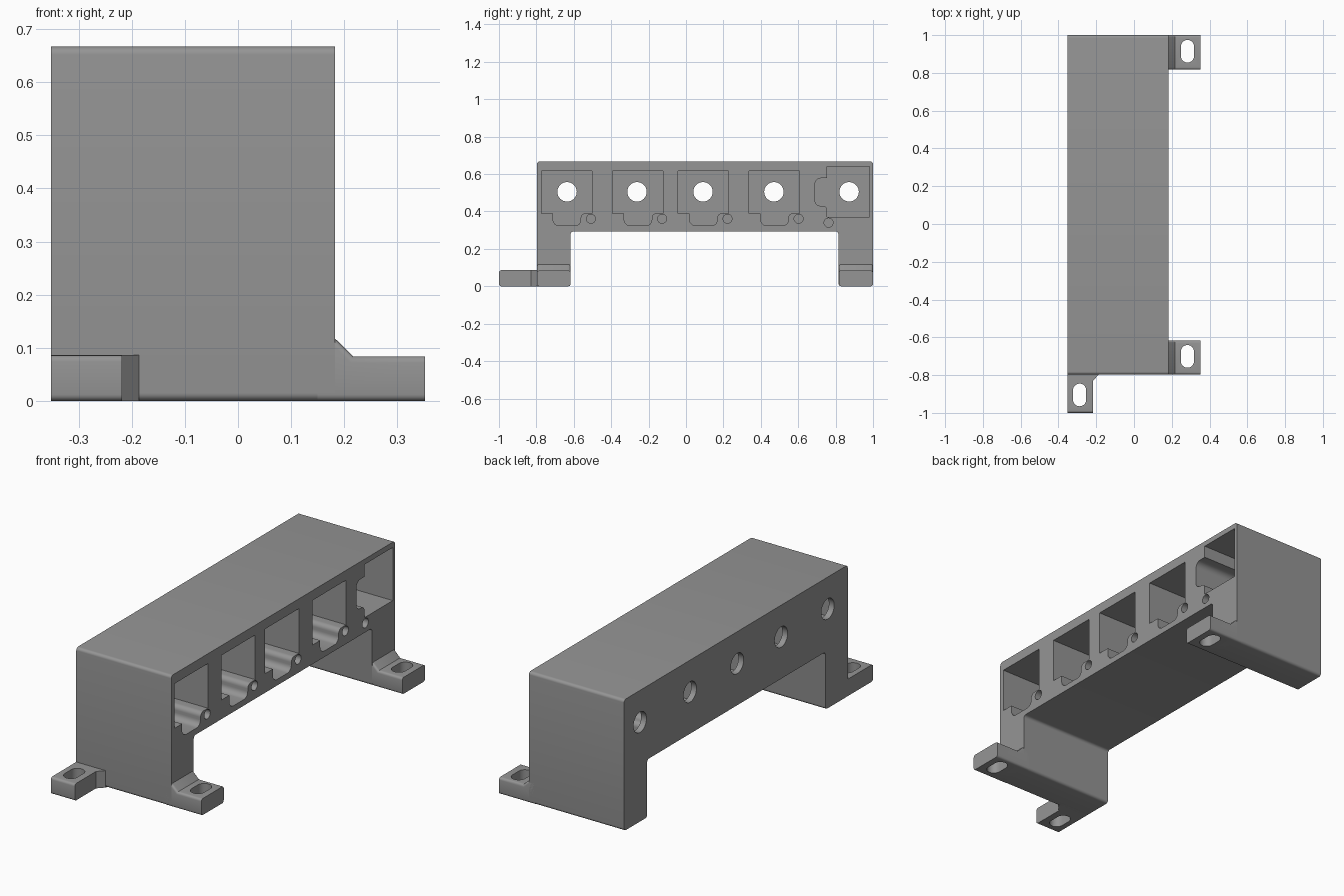
import bpy, bmesh, math
from mathutils import Vector

if "Cube" in bpy.data.objects:
    bpy.data.objects.remove(bpy.data.objects["Cube"])

grey = bpy.data.materials.new("plain grey")
grey.diffuse_color = (0.30, 0.30, 0.30, 1)
grey.use_nodes = True
grey.node_tree.nodes["Principled BSDF"].inputs["Base Color"].default_value = grey.diffuse_color


def prism(name, points, start, end, to_xyz):
    """Extrude a 2D outline from start to end; to_xyz maps (a, b, depth) to space."""
    bm = bmesh.new()
    low = [bm.verts.new(to_xyz(a, b, start)) for a, b in points]
    high = [bm.verts.new(to_xyz(a, b, end)) for a, b in points]
    bm.faces.new(low)
    bm.faces.new(high)
    for i in range(len(points)):
        j = (i + 1) % len(points)
        bm.faces.new((low[i], low[j], high[j], high[i]))
    bmesh.ops.recalc_face_normals(bm, faces=bm.faces)
    mesh = bpy.data.meshes.new(name)
    bm.to_mesh(mesh)
    bm.free()
    mesh.materials.append(grey)
    obj = bpy.data.objects.new(name, mesh)
    bpy.context.collection.objects.link(obj)
    return obj


def along_x(a, b, d): return (d, a, b)
def along_y(a, b, d): return (a, d, b)
def along_z(a, b, d): return (a, b, d)


def rounded(corners, steps=6):
    """Outline with a quadratic round at each (a, b, radius) corner."""
    out = []
    for i, (a, b, r) in enumerate(corners):
        p = Vector((a, b))
        if r == 0:
            out.append((a, b))
            continue
        q = Vector(corners[i - 1][:2])
        n = Vector(corners[(i + 1) % len(corners)][:2])
        u, v = (q - p).normalized(), (n - p).normalized()
        centre = p + (u + v) * r
        for k in range(steps + 1):
            t = k / steps * math.pi / 2
            out.append(tuple(centre - v * r * math.cos(t) - u * r * math.sin(t)))
    return out


def slot(a, b, r, half=0.0, n=16):
    """Circle, or a slot lengthened along the second axis."""
    pts = []
    for s, off in ((half, 0), (-half, math.pi)):
        for k in range(n + 1 if half else n):
            t = off + math.pi * k / n
            pts.append((a + r * math.cos(t), b + s + r * math.sin(t)))
    return pts


def cut(obj, cutters):
    for c in cutters:
        mod = obj.modifiers.new("cut", 'BOOLEAN')
        mod.operation = 'DIFFERENCE'
        mod.solver = 'EXACT'
        mod.object = c
    bpy.context.view_layer.update()
    mesh = bpy.data.meshes.new_from_object(
        obj.evaluated_get(bpy.context.evaluated_depsgraph_get()))
    obj.modifiers.clear()
    obj.data = mesh
    for c in cutters:
        bpy.data.objects.remove(c)


def soften(obj, axis, width=0.012):
    """Round the long top and bottom edges at both ends of the extrusion axis."""
    bm = bmesh.new()
    bm.from_mesh(obj.data)
    edges = []
    for e in bm.edges:
        d = e.verts[0].co - e.verts[1].co
        if abs(d[axis]) < 1e-5 and abs(d.x) + abs(d.y) > 1e-4:
            edges.append(e)
    bmesh.ops.bevel(bm, geom=edges, offset=width, segments=4, profile=0.5, affect='EDGES')
    bm.to_mesh(obj.data)
    bm.free()


# Bridge-shaped housing
X0, X1 = -0.352, 0.183
R = 0.015
housing = prism("housing", rounded([
    (-0.797, 0, R), (-0.617, 0, R), (-0.617, 0.293, R), (0.815, 0.293, R),
    (0.815, 0, R), (1, 0, R), (1, 0.667, R), (-0.797, 0.667, R)]), X0, X1, along_x)

# Sensor pockets: square with a keyed notch on one side
pocket = rounded([
    (0, 0, 0), (0.062, 0, 0), (0.062, -0.066, 0.033), (0.21, -0.066, 0.03),
    (0.21, 0, 0.024), (0.27, 0, 0), (0.27, 0.227, 0), (0, 0.227, 0)])
WALL = X0 + 0.03
cutters = []
for y in (-0.773, -0.393, -0.043, 0.337):
    cutters.append(prism("pocket_cut", [(y + u, 0.39 + v) for u, v in pocket],
                         WALL, 0.3, along_x))
    cutters.append(prism("pin_cut", slot(y + 0.265, 0.361, 0.024), 0.0, 0.3, along_x))
# The last pocket is turned a quarter
cutters.append(prism("pocket_cut", [(0.755 + v, 0.64 - u) for u, v in pocket],
                     WALL, 0.3, along_x))
cutters.append(prism("pin_cut", slot(0.762, 0.34, 0.024), 0.0, 0.3, along_x))
# Round openings in the back wall
for y in (-0.636, -0.262, 0.091, 0.47, 0.872):
    cutters.append(prism("opening_cut", slot(y, 0.505, 0.052), -0.5, WALL + 0.05, along_x))
cut(housing, cutters)

parts = [housing]

# Side mounting feet with a sloped gusset and a slot
side_outline = [(0.15, 0), (0.352, 0), (0.352, 0.084), (0.217, 0.084), (0.183, 0.117), (0.15, 0.117)]
for name, y0, y1 in (("front_side_foot", -0.797, -0.617), ("rear_side_foot", 0.817, 1.0)):
    foot = prism(name, side_outline, y0, y1, along_y)
    soften(foot, 1)
    yc = (y0 + y1) / 2 + 0.006
    cut(foot, [prism("slot_cut", slot(0.283, yc, 0.035, 0.025), -0.1, 0.3, along_z)])
    parts.append(foot)

# End mounting foot with a flared root
end_foot = prism("end_foot", [
    (X0, -0.77), (X0, -1), (-0.218, -1), (-0.218, -0.83), (-0.186, -0.797), (-0.186, -0.77)],
    0, 0.086, along_z)
bm = bmesh.new()
bm.from_mesh(end_foot.data)
tip = [e for e in bm.edges if all(v.co.y < -0.99 for v in e.verts)
       and abs(e.verts[0].co.z - e.verts[1].co.z) < 1e-5]
bmesh.ops.bevel(bm, geom=tip, offset=0.012, segments=4, profile=0.5, affect='EDGES')
bm.to_mesh(end_foot.data)
bm.free()
cut(end_foot, [prism("slot_cut", slot(-0.288, -0.905, 0.035, 0.025), -0.1, 0.3, along_z)])
parts.append(end_foot)

# Smooth rounds, sharp edges
for obj in parts:
    bpy.ops.object.select_all(action='DESELECT')
    obj.select_set(True)
    bpy.context.view_layer.objects.active = obj
    bpy.ops.object.shade_smooth_by_angle(angle=math.radians(30))
